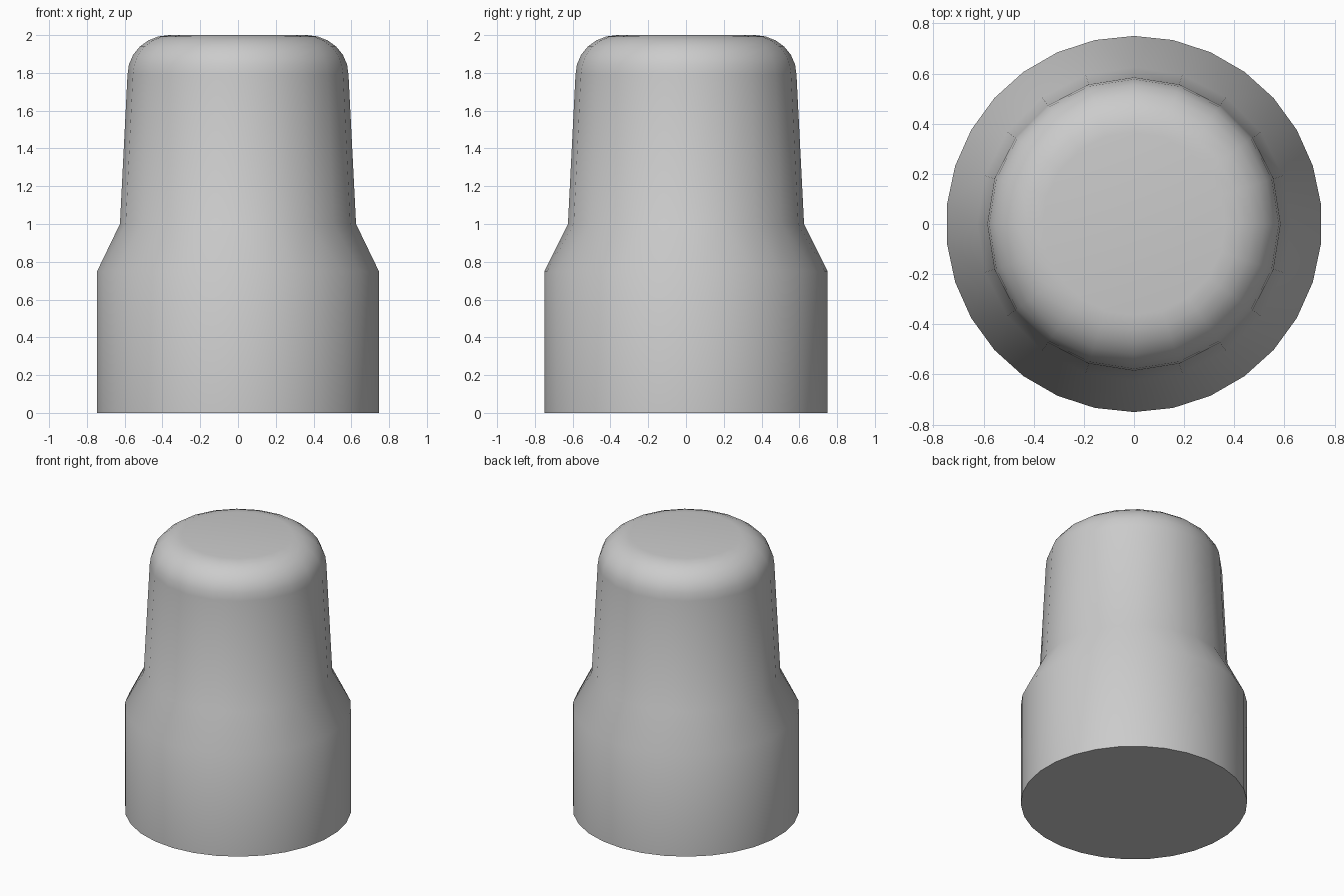
import bpy
import bmesh
from math import sin, cos, pi, radians

cube = bpy.data.objects.get("Cube")
if cube:
    bpy.data.objects.remove(cube, do_unlink=True)

grey = bpy.data.materials.new("plain_grey")
grey.use_nodes = True
colour = (0.6, 0.6, 0.6, 1)
grey.diffuse_color = colour
grey.node_tree.nodes["Principled BSDF"].inputs["Base Color"].default_value = colour

BASE_SIDES, CAP_SIDES = 30, 20
bm = bmesh.new()


def ring(radius, z, sides):
    """Circle of vertices starting on the +y axis."""
    return [bm.verts.new((-radius * sin(2 * pi * i / sides),
                          radius * cos(2 * pi * i / sides), z))
            for i in range(sides)]


def join(low, high):
    """Skin two rings, with quads if they match and triangles if not."""
    n, m = len(low), len(high)
    if n == m:
        for i in range(n):
            j = (i + 1) % n
            bm.faces.new((low[i], low[j], high[j], high[i]))
        return
    i = j = 0
    while i < n or j < m:
        if j == m or (i < n and (i + 0.5) * m <= (j + 0.5) * n):
            bm.faces.new((low[i % n], low[(i + 1) % n], high[j % m]))
            i += 1
        else:
            bm.faces.new((low[i % n], high[(j + 1) % m], high[j % m]))
            j += 1


# Wide base, sloping shoulder, tapered upper body and rounded top edge
profile = [(0.75, 0, BASE_SIDES), (0.75, 0.75, BASE_SIDES), (0.625, 1, CAP_SIDES)]
STEPS = 6
for k in range(STEPS + 1):
    a = radians(90) * k / STEPS
    profile.append((0.365 + 0.22 * cos(a), 1.79 + 0.21 * sin(a), CAP_SIDES))

rings = [ring(*p) for p in profile]
for low, high in zip(rings, rings[1:]):
    join(low, high)

# Flat bottom and top
bm.faces.new(rings[0])
bm.faces.new(rings[-1])
bmesh.ops.recalc_face_normals(bm, faces=bm.faces)

mesh = bpy.data.meshes.new("stepped_body")
bm.to_mesh(mesh)
bm.free()
mesh.materials.append(grey)
body = bpy.data.objects.new("stepped_body", mesh)
bpy.context.collection.objects.link(body)

# Smooth shading with a crisp bottom edge
bpy.ops.object.select_all(action='DESELECT')
body.select_set(True)
bpy.context.view_layer.objects.active = body
bpy.ops.object.shade_smooth_by_angle(angle=radians(40))
